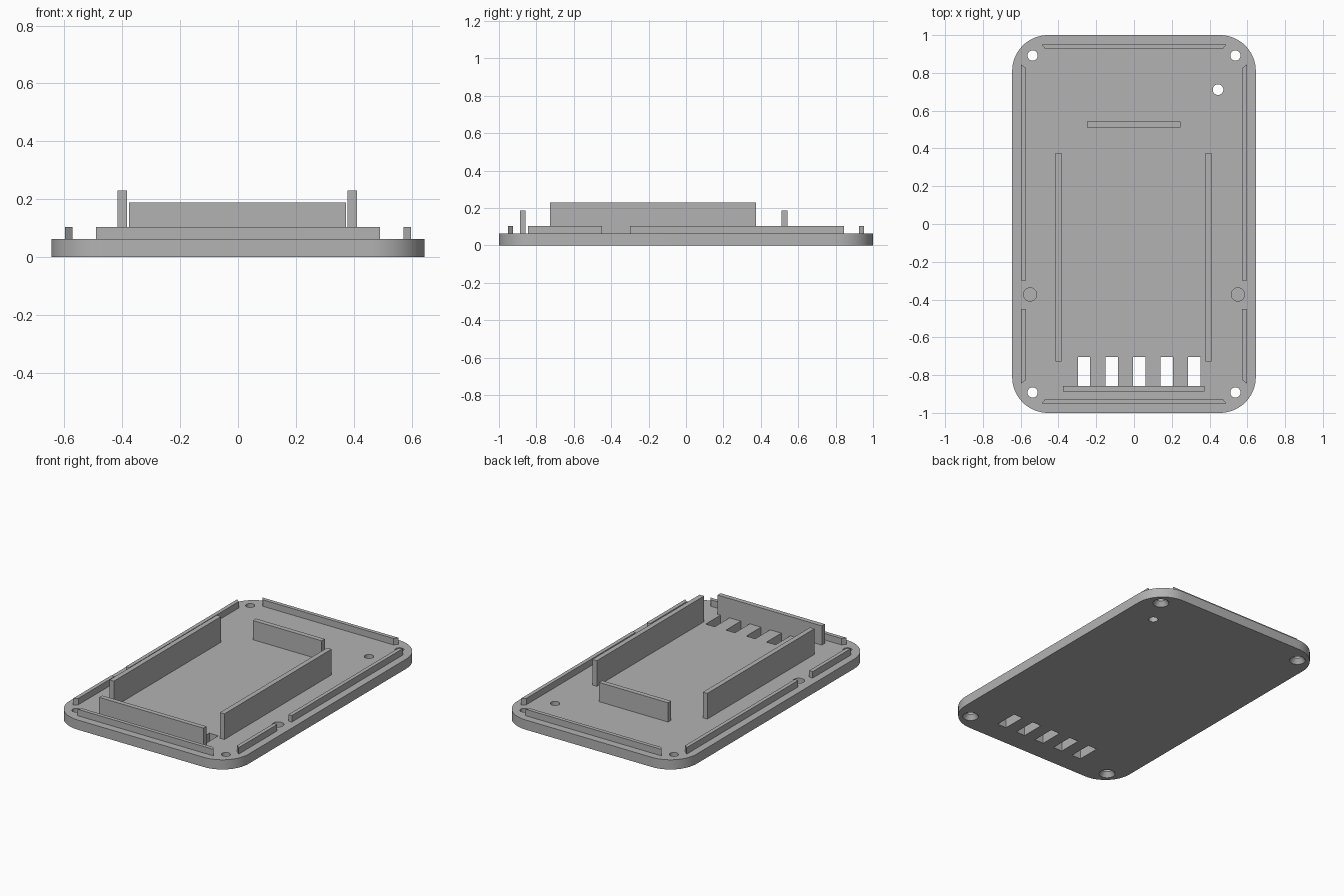
import bpy, bmesh
from math import cos, sin, pi, radians

if "Cube" in bpy.data.objects:
    bpy.data.objects.remove(bpy.data.objects["Cube"], do_unlink=True)

grey = bpy.data.materials.new("plain grey")
grey.use_nodes = True
colour = (0.45, 0.45, 0.45, 1)
grey.diffuse_color = colour
grey.node_tree.nodes["Principled BSDF"].inputs["Base Color"].default_value = colour

W, L, T = 0.645, 1.0, 0.063     # plate half width, half length, thickness
RIM, WALL, RAIL = 0.105, 0.188, 0.23


def loft(bm, rings):
    """Closed solid through rings of 3D points."""
    loops = [[bm.verts.new(p) for p in ring] for ring in rings]
    n = len(loops[0])
    for a, b in zip(loops, loops[1:]):
        for i in range(n):
            j = (i + 1) % n
            bm.faces.new((a[i], a[j], b[j], b[i]))
    bm.faces.new(loops[0][::-1])
    bm.faces.new(loops[-1])


def prism(bm, outline, z0, z1):
    loft(bm, [[(x, y, z) for x, y in outline] for z in (z0, z1)])


def box(bm, x0, x1, y0, y1, z0, z1):
    prism(bm, [(x0, y0), (x1, y0), (x1, y1), (x0, y1)], z0, z1)


def lathe(bm, cx, cy, profile, n=32):
    loft(bm, [[(cx + r * cos(2 * pi * i / n), cy + r * sin(2 * pi * i / n), z)
               for i in range(n)] for r, z in profile])


def finish(bm, name):
    bmesh.ops.recalc_face_normals(bm, faces=bm.faces)
    mesh = bpy.data.meshes.new(name)
    bm.to_mesh(mesh)
    bm.free()
    mesh.materials.append(grey)
    ob = bpy.data.objects.new(name, mesh)
    bpy.context.collection.objects.link(ob)
    return ob


# Base plate with rounded corners
bm = bmesh.new()
R, steps = 0.19, 16
outline = []
for k, (sx, sy) in enumerate([(1, 1), (-1, 1), (-1, -1), (1, -1)]):
    for i in range(steps + 1):
        a = pi / 2 * (k + i / steps)
        outline.append((sx * (W - R) + R * cos(a), sy * (L - R) + R * sin(a)))
prism(bm, outline, 0, T)
plate = finish(bm, "base_plate")

# Cutter: countersunk screw holes, indicator hole, blind pits, vents
bm = bmesh.new()
for sx in (-1, 1):
    for sy in (-1, 1):
        lathe(bm, sx * 0.537, sy * 0.892,
              [(0.058, -0.01), (0.048, 0), (0.027, 0.03), (0.027, 0.1)])
    lathe(bm, sx * 0.55, -0.373, [(0.035, 0.03), (0.035, 0.1)])
lathe(bm, 0.445, 0.711, [(0.028, -0.05), (0.028, 0.1)])
for i in range(5):
    x = -0.297 + 0.146 * i
    box(bm, x, x + 0.065, -0.857, -0.705, -0.05, 0.1)
cutter = finish(bm, "hole_cutter")
cutter.hide_render = True

mod = plate.modifiers.new("holes", "BOOLEAN")
mod.object = cutter
mod.operation = "DIFFERENCE"
mod.solver = "EXACT"
bpy.context.view_layer.objects.active = plate
plate.select_set(True)
bpy.ops.object.modifier_apply(modifier=mod.name)
bpy.data.objects.remove(cutter, do_unlink=True)
bpy.ops.object.shade_smooth_by_angle(angle=radians(30))

# Mitred rim strips around the edge
for name, s in (("front_rim", -1), ("back_rim", 1)):
    bm = bmesh.new()
    prism(bm, [(-0.49, s * 0.951), (0.49, s * 0.951),
               (0.47, s * 0.926), (-0.47, s * 0.926)], T, RIM)
    finish(bm, name)
for side, s in (("right", -1), ("left", 1)):
    for part, y_mitre, y_square in (("front", -0.845, -0.45), ("back", 0.845, -0.30)):
        bm = bmesh.new()
        inner = y_mitre * 0.976
        prism(bm, [(s * 0.597, y_mitre), (s * 0.597, y_square),
                   (s * 0.572, y_square), (s * 0.572, inner)], T, RIM)
        finish(bm, f"{side}_{part}_rim")

# Upright walls that hold the inner component
for name, x0, x1, y0, y1, top in (
        ("right_rail", -0.416, -0.384, -0.727, 0.375, RAIL),
        ("left_rail", 0.379, 0.411, -0.727, 0.375, RAIL),
        ("front_wall", -0.377, 0.373, -0.888, -0.857, WALL),
        ("back_wall", -0.25, 0.245, 0.51, 0.542, WALL)):
    bm = bmesh.new()
    box(bm, x0, x1, y0, y1, T, top)
    finish(bm, name)
